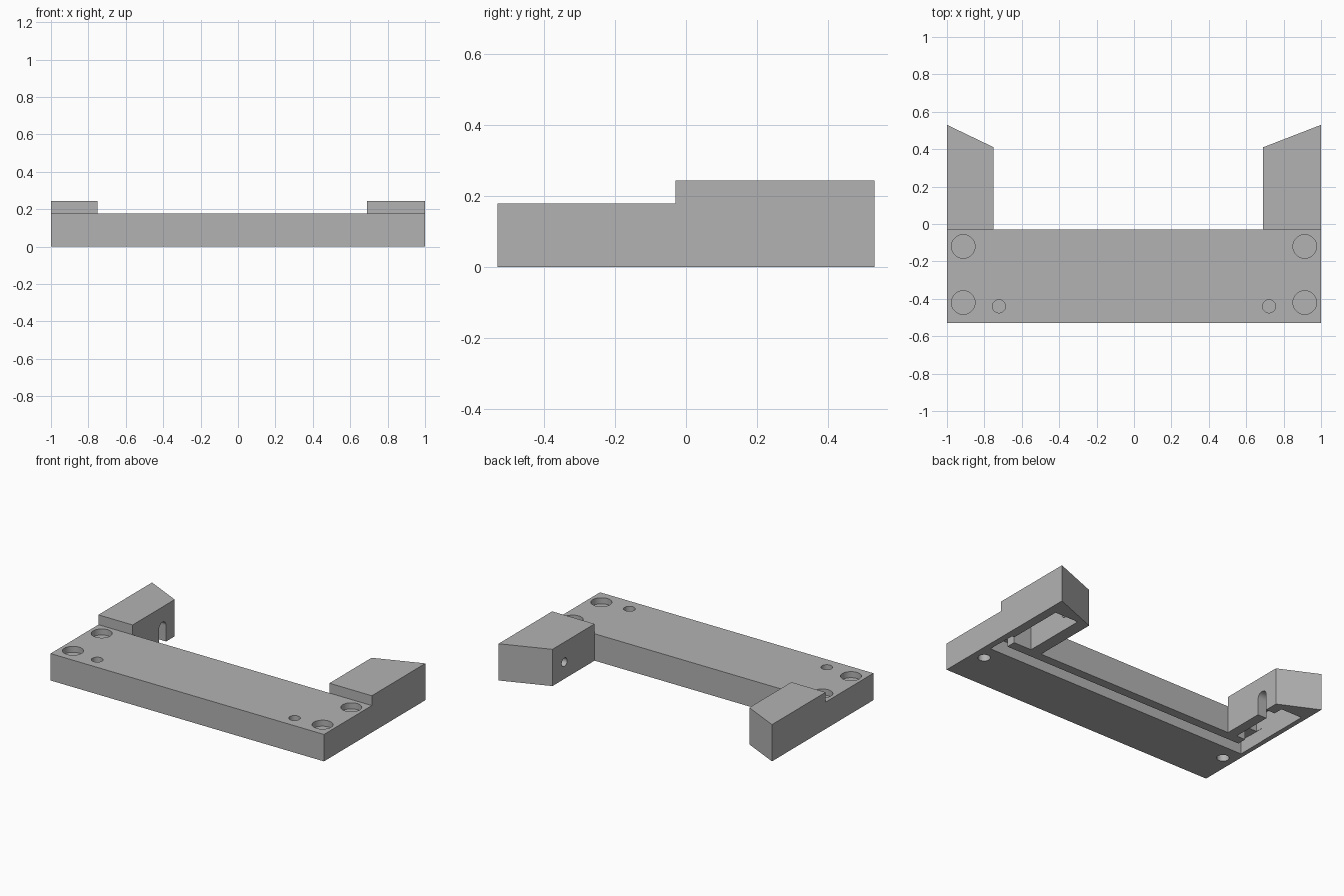
import bpy
import bmesh

cube = bpy.data.objects.get("Cube")
if cube:
    bpy.data.objects.remove(cube, do_unlink=True)

grey = bpy.data.materials.new("plain grey")
grey.use_nodes = True
grey.diffuse_color = (0.45, 0.45, 0.45, 1)
grey.node_tree.nodes["Principled BSDF"].inputs["Base Color"].default_value = grey.diffuse_color


def prism(name, points, z0, z1):
    """Extrude a plan outline from z0 to z1."""
    bm = bmesh.new()
    base = bm.faces.new([bm.verts.new((x, y, z0)) for x, y in points])
    top = bmesh.ops.extrude_face_region(bm, geom=[base])["geom"]
    verts = [v for v in top if isinstance(v, bmesh.types.BMVert)]
    bmesh.ops.translate(bm, vec=(0, 0, z1 - z0), verts=verts)
    bmesh.ops.recalc_face_normals(bm, faces=bm.faces)
    mesh = bpy.data.meshes.new(name)
    bm.to_mesh(mesh)
    bm.free()
    mesh.materials.append(grey)
    obj = bpy.data.objects.new(name, mesh)
    bpy.context.collection.objects.link(obj)
    return obj


def box(name, x0, x1, y0, y1, z0, z1):
    return prism(name, [(x0, y0), (x1, y0), (x1, y1), (x0, y1)], z0, z1)


def cylinder(name, location, radius, depth, sideways=False):
    bpy.ops.mesh.primitive_cylinder_add(
        vertices=48, radius=radius, depth=depth, location=location,
        rotation=(0, 1.570796 if sideways else 0, 0))
    obj = bpy.context.object
    obj.name = name
    obj.data.materials.append(grey)
    return obj


def cut(target, cutter):
    """Subtract the cutter, then discard it."""
    bpy.context.view_layer.objects.active = target
    mod = target.modifiers.new("cut", "BOOLEAN")
    mod.operation = "DIFFERENCE"
    mod.solver = "EXACT"
    mod.object = cutter
    bpy.ops.object.modifier_apply(modifier=mod.name)
    bpy.data.objects.remove(cutter, do_unlink=True)


# U-shaped bracket with slanted arm ends
FRONT, BACK = -0.53, -0.03
bracket = prism("bracket", [
    (-1, FRONT), (1, FRONT), (1, 0.53), (0.69, 0.41),
    (0.69, BACK), (-0.75, BACK), (-0.75, 0.41), (-1, 0.53)], 0, 0.243)

# Lower the crossbar below the arm tops
cut(bracket, box("crossbar_step", -2, 2, -1, BACK, 0.178, 0.5))

# Underside wire channel and its links to the arm pockets
cut(bracket, box("channel", -0.97, 0.96, -0.174, -0.09, -0.1, 0.09))
cut(bracket, box("right_link", -0.97, -0.88, -0.13, 0.02, -0.1, 0.088))
cut(bracket, box("left_link", 0.9, 0.958, -0.13, 0.02, -0.1, 0.088))

# Arm pockets open underneath
cut(bracket, box("right_pocket", -0.968, -0.815, -0.028, 0.383, -0.1, 0.18))
cut(bracket, box("left_pocket", 0.77, 0.94, -0.028, 0.4, -0.1, 0.18))

# Arched slot in one arm, round hole in the other
cut(bracket, box("slot", -0.87, -0.7, 0.245, 0.32, -0.1, 0.105))
cut(bracket, cylinder("slot_arch", (-0.785, 0.2825, 0.105), 0.0375, 0.17, True))
cut(bracket, cylinder("arm_hole", (0.72, 0.285, 0.11), 0.028, 0.16, True))

# Shallow round recesses and blind holes
for side in (-1, 1):
    for y in (-0.12, -0.42):
        cut(bracket, cylinder("recess", (side * 0.913, y, 0.188), 0.063, 0.1))
    cut(bracket, cylinder("top_hole", (side * 0.722, -0.44, 0.188), 0.035, 0.12))
    cut(bracket, cylinder("bottom_hole", (side * 0.92, -0.28, 0.02), 0.037, 0.16))

bpy.ops.object.select_all(action="DESELECT")
bracket.select_set(True)
bpy.context.view_layer.objects.active = bracket
bpy.ops.object.shade_smooth_by_angle(angle=0.5)
